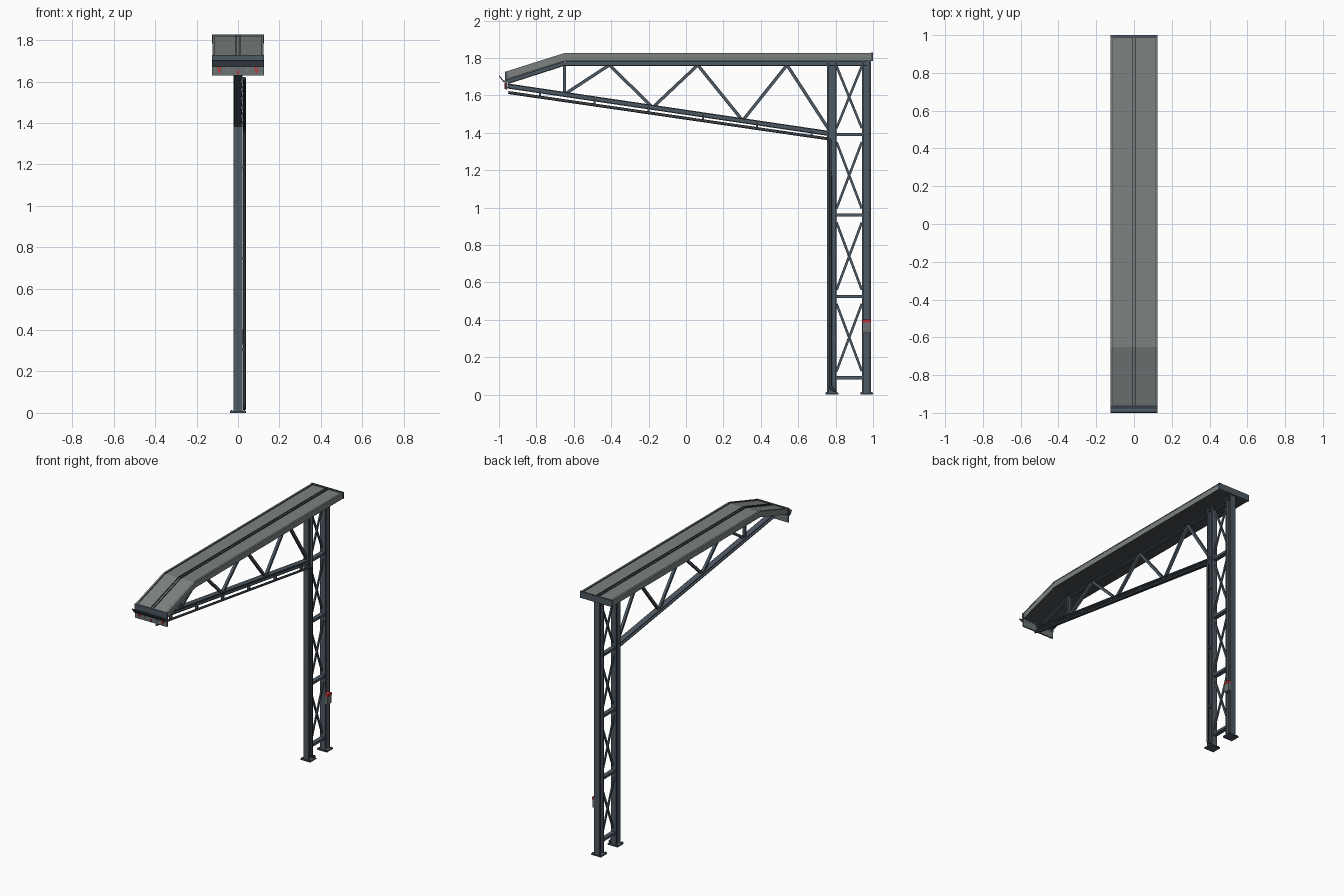
import bpy, bmesh, math
from mathutils import Vector

cube = bpy.data.objects.get("Cube")
if cube:
    bpy.data.objects.remove(cube, do_unlink=True)


def material(name, r, g, b):
    m = bpy.data.materials.new(name)
    m.use_nodes = True
    m.diffuse_color = (r, g, b, 1)
    m.node_tree.nodes["Principled BSDF"].inputs["Base Color"].default_value = (r, g, b, 1)
    return m


STEEL = material("blue grey steel", .075, .10, .125)
ROOF = material("roof grey", .20, .225, .22)
TRIM = material("dark trim", .06, .07, .075)
PIPE = material("dark pipe", .04, .05, .06)
SIGN = material("light grey", .15, .17, .18)
RED = material("red", .55, .03, .03)


def extrude(name, profile, p, q, mat):
    """Sweep a closed (side, up) profile from p to q; paths lie in the YZ plane."""
    p, q = Vector(p), Vector(q)
    d = (q - p).normalized()
    side = Vector((1, 0, 0)) if abs(d.x) < .9 else Vector((0, 1, 0))
    up = side.cross(d) if abs(d.x) < .9 else Vector((0, 0, 1))
    bm = bmesh.new()
    rings = [[bm.verts.new(c + side * u + up * v) for u, v in profile] for c in (p, q)]
    bm.faces.new(rings[0])
    bm.faces.new(rings[1])
    n = len(profile)
    for i in range(n):
        j = (i + 1) % n
        bm.faces.new((rings[0][i], rings[0][j], rings[1][j], rings[1][i]))
    bmesh.ops.recalc_face_normals(bm, faces=bm.faces)
    mesh = bpy.data.meshes.new(name)
    bm.to_mesh(mesh)
    bm.free()
    mesh.materials.append(mat)
    ob = bpy.data.objects.new(name, mesh)
    bpy.context.collection.objects.link(ob)
    return ob


def rect(w, h):
    return [(-w / 2, -h / 2), (w / 2, -h / 2), (w / 2, h / 2), (-w / 2, h / 2)]


def i_section(w, h, t):
    a, b, s = w / 2, h / 2, t / 2
    half = [(a, -b), (a, t - b), (s, t - b), (s, b - t), (a, b - t), (a, b)]
    return half + [(-u, -v) for u, v in half]


def bar(name, p, q, w, h, mat=STEEL, x=0):
    """Flat bar between two (y, z) points."""
    return extrude(name, rect(w, h), (x, *p), (x, *q), mat)


def box(name, lo, hi, mat):
    c = [(a + b) / 2 for a, b in zip(lo, hi)]
    return extrude(name, rect(hi[0] - lo[0], hi[2] - lo[2]),
                   (c[0], lo[1], c[2]), (c[0], hi[1], c[2]), mat)


def beam(name, p, q, w, h, t):
    return extrude(name, i_section(w, h, t), (0, *p), (0, *q), STEEL)


def prism(name, profile, x0, x1, mat):
    return extrude(name, profile, (x0, 0, 0), (x1, 0, 0), mat)


# Columns with base plates and anchor bolts
FRONT, REAR = .78, .965
for label, y in (("front", FRONT), ("rear", REAR)):
    beam(label + "_column", (y, .008), (y, 1.785), .042, .05, .009)
    box(label + "_base_plate", (-.038, y - .033, 0), (.038, y + .035, .008), STEEL)
    for sx in (-1, 1):
        for sy in (-1, 1):
            box(label + "_anchor_bolt", (sx * .03 - .004, y + sy * .027 - .004, .008),
                (sx * .03 + .004, y + sy * .027 + .004, .014), TRIM)

# Column rungs and crossed braces
levels = [.09, .525, .96, 1.39, 1.785]
for z in levels[:-1]:
    bar("column_rung", (FRONT + .02, z), (REAR - .02, z), .03, .017)
for low, high in zip(levels, levels[1:]):
    top = high - (.04 if high < 1.7 else .03)
    bar("cross_brace", (.805, low + .035), (.94, top), .009, .013, x=.005)
    bar("cross_brace", (.94, low + .035), (.805, top), .009, .013, x=-.005)

# Truss chords
beam("top_chord", (-.65, 1.771), (.965, 1.771), .04, .028, .006)
beam("sloped_top_chord", (-.955, 1.673), (-.65, 1.771), .04, .026, .006)
beam("bottom_chord", (-.955, 1.65), (.765, 1.396), .04, .027, .006)

# Truss web, one zigzag
web = [(-.65, 1.76), (-.65, 1.605), (-.41, 1.762), (-.178, 1.535), (.063, 1.762),
       (.303, 1.465), (.54, 1.762), (.765, 1.415)]
for p, q in zip(web, web[1:]):
    bar("truss_web", p, q, .018, .017)

# Roof deck with a sloped front and a dark underside
ridge = [(-.96, 1.722), (-.65, 1.82), (.99, 1.82)]
roof = prism("roof_deck", ridge + [(y, z - .036) for y, z in reversed(ridge)], -.122, .122, ROOF)
roof.data.materials.append(TRIM)
for f in roof.data.polygons:
    if f.normal.z < -.5:
        f.material_index = 1

# Roof edge strips and centre seams
for x, w, mat in ((.119, .01, ROOF), (.009, .005, TRIM), (.112, .004, TRIM)):
    for s in (-1, 1):
        strip = ridge + [(y, z + .006) for y, z in reversed(ridge)]
        prism("roof_strip", strip, s * x - w / 2, s * x + w / 2, mat)
box("rear_end_cap", (-.125, .988, 1.783), (.125, 1, 1.828), STEEL)

# Front fascia, gutter lip and board
box("front_fascia", (-.125, -.968, 1.675), (.125, -.955, 1.728), STEEL)
lip = [(-.968, 1.672), (-.978, 1.672), (-1, 1.702), (-.996, 1.705), (-.975, 1.679), (-.968, 1.679)]
prism("gutter_lip", lip, -.125, .125, STEEL)
box("front_board", (-.125, -.966, 1.63), (.125, -.956, 1.675), SIGN)


# Small chevron marks on the board
def chevron(x, z, size, mat):
    outline = [(-1, 1), (-.4, 1), (0, -.2), (.4, 1), (1, 1), (.3, -1), (-.3, -1)]
    pts = [(u * size * .8, -v * size) for u, v in outline]
    ob = extrude("chevron_mark", pts, (x, -.97, z), (x, -.966, z), mat)
    # keep the point facing down
    if max(v.co.z for v in ob.data.vertices if abs(v.co.x - x) > size * .7) < z:
        for v in ob.data.vertices:
            v.co.z = 2 * z - v.co.z
        ob.data.flip_normals()


for x, z, size, mat in ((.09, 1.655, .014, RED), (.045, 1.655, .008, ROOF), (0, 1.643, .01, RED)):
    for s in ((-1, 1) if x else (1,)):
        chevron(s * x, z, size, mat)

# Service pipe under the arm and down the front column
curve = bpy.data.curves.new("service_pipe", "CURVE")
curve.dimensions = "3D"
curve.bevel_depth = .008
curve.bevel_resolution = 2
curve.use_fill_caps = True
path = [(-.95, 1.615), (.755, 1.368), (.772, 1.355), (.772, .045), (.78, .03), (.805, .02)]
spline = curve.splines.new("POLY")
spline.points.add(len(path) - 1)
for pt, (y, z) in zip(spline.points, path):
    pt.co = (.031, y, z, 1)
curve.materials.append(PIPE)
bpy.context.collection.objects.link(bpy.data.objects.new("service_pipe", curve))

# Pipe brackets along the arm and column
for i in range(6):
    y = -.78 + i * .29
    z = 1.615 - (y + .95) * .145
    box("arm_pipe_bracket", (.012, y - .005, z), (.032, y + .005, z + .03), STEEL)
for z in (.3, .74, 1.18):
    box("column_pipe_bracket", (.004, .765, z), (.034, .78, z + .01), STEEL)

# Control box on the rear column
box("control_box", (.004, .943, .33), (.036, .988, .385), SIGN)
box("control_box_top", (.004, .943, .385), (.038, .988, .402), RED)
